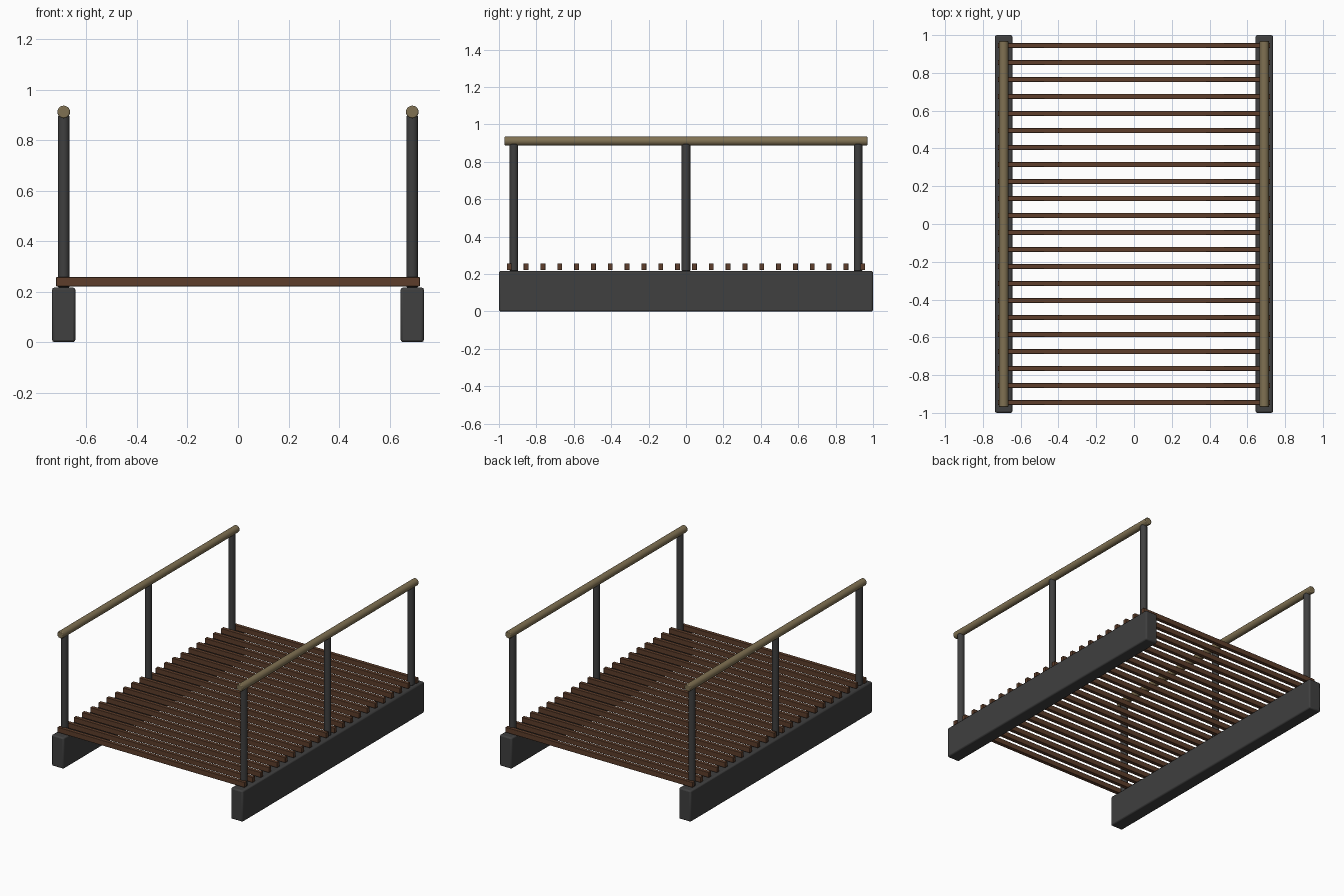
import bpy, math

if "Cube" in bpy.data.objects:
    bpy.data.objects.remove(bpy.data.objects["Cube"])


def material(name, rgb):
    m = bpy.data.materials.new(name)
    m.diffuse_color = (*rgb, 1)
    m.use_nodes = True
    m.node_tree.nodes["Principled BSDF"].inputs["Base Color"].default_value = m.diffuse_color
    return m


GREY = material("charcoal grey", (0.05, 0.05, 0.05))
BROWN = material("dark brown wood", (0.11, 0.048, 0.024))
TAN = material("olive tan wood", (0.215, 0.165, 0.085))


def finish(ob, name, mat, bevel):
    ob.name = name
    ob.data.materials.append(mat)
    bpy.ops.object.transform_apply(location=False, rotation=True, scale=True)
    b = ob.modifiers.new("soft edges", 'BEVEL')
    b.width, b.segments = bevel, 2
    b.limit_method, b.angle_limit = 'ANGLE', math.radians(40)
    bpy.ops.object.shade_smooth_by_angle(angle=math.radians(40))


def box(name, loc, size, mat, bevel):
    bpy.ops.mesh.primitive_cube_add(size=1, location=loc)
    bpy.context.object.scale = size
    finish(bpy.context.object, name, mat, bevel)


def rod(name, loc, radius, length, mat, bevel, along_y=False):
    bpy.ops.mesh.primitive_cylinder_add(
        vertices=20, radius=radius, depth=length, location=loc,
        rotation=(math.pi / 2 if along_y else 0, 0, 0))
    finish(bpy.context.object, name, mat, bevel)


# Side beams, posts and handrails
for side, s in (("left", -1), ("right", 1)):
    x = 0.69 * s
    box(f"{side}_beam", (x, 0, 0.108), (0.092, 2.0, 0.216), GREY, 0.009)
    for i, y in enumerate((-0.92, 0, 0.92)):
        rod(f"{side}_post_{i + 1}", (x, y, 0.556), 0.023, 0.68, GREY, 0.004)
    rod(f"{side}_handrail", (x, 0, 0.911), 0.025, 1.94, TAN, 0.005, True)

# Deck slats
for i in range(22):
    box(f"deck_slat_{i + 1}", (0, -0.945 + 0.09 * i, 0.239),
        (1.44, 0.026, 0.036), BROWN, 0.002)
